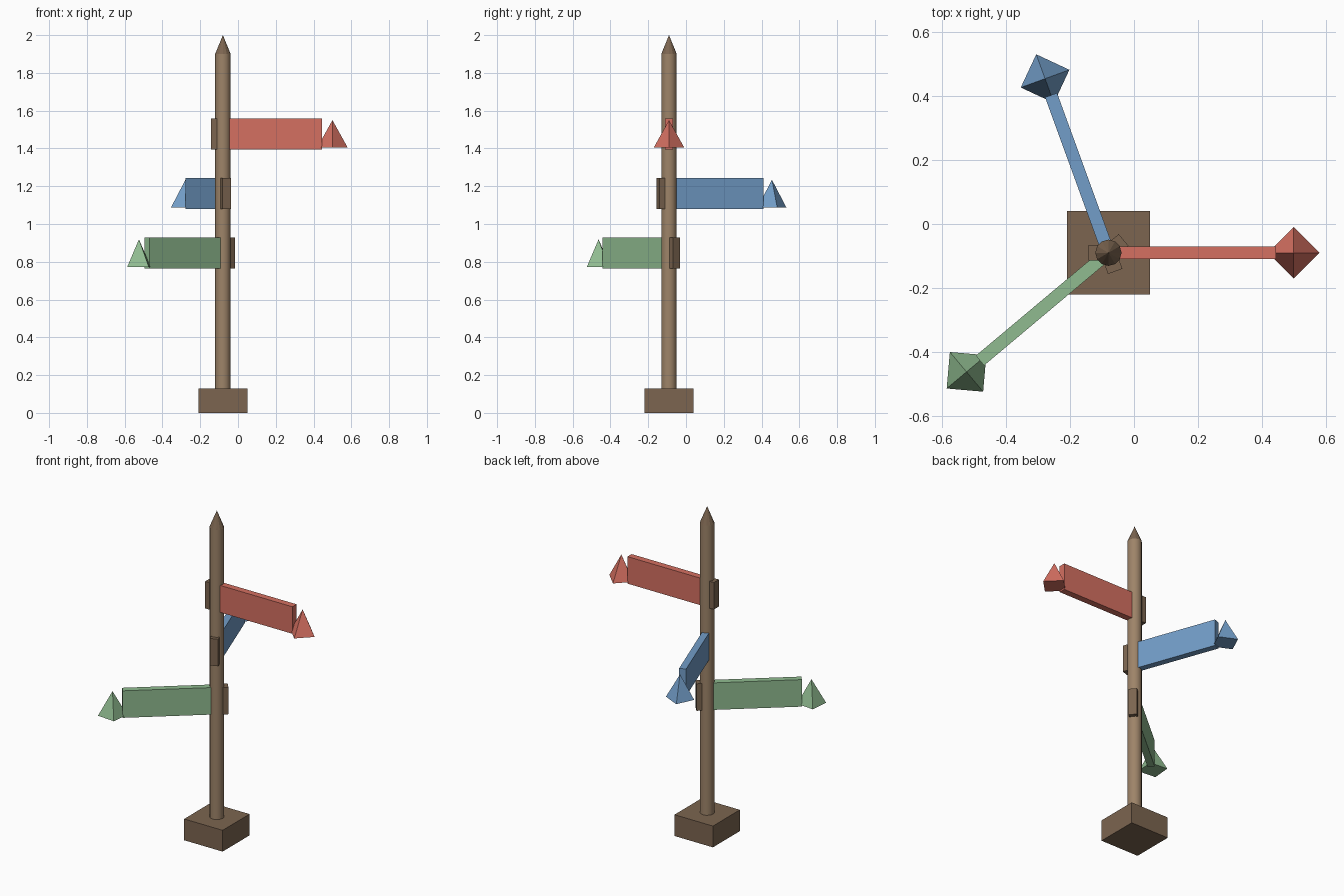
import bpy
import math
from mathutils import Matrix, Vector

if "Cube" in bpy.data.objects:
    bpy.data.objects.remove(bpy.data.objects["Cube"])

CX, CY = -0.08, -0.09   # post axis
POST_R = 0.041


def material(name, rgb):
    m = bpy.data.materials.new(name)
    m.diffuse_color = (*rgb, 1)
    m.use_nodes = True
    m.node_tree.nodes["Principled BSDF"].inputs["Base Color"].default_value = m.diffuse_color
    return m


wood = material("wood", (0.34, 0.23, 0.14))
dark = material("dark_wood", (0.20, 0.13, 0.08))
red = material("red_paint", (0.66, 0.16, 0.12))
blue = material("blue_paint", (0.17, 0.34, 0.58))
green = material("green_paint", (0.28, 0.50, 0.28))


def finish(name, mat):
    ob = bpy.context.object
    ob.name = name
    ob.data.materials.append(mat)
    return ob


def box(name, size, loc, mat, angle=0.0):
    bpy.ops.mesh.primitive_cube_add(size=1, location=loc, rotation=(0, 0, angle))
    bpy.context.object.scale = size
    return finish(name, mat)


def cone(name, sides, r, z0, z1, xy, mat, angle=0.0, top=0.0):
    bpy.ops.mesh.primitive_cone_add(vertices=sides, radius1=r, radius2=top,
                                    depth=z1 - z0, rotation=(0, 0, angle),
                                    location=(xy[0], xy[1], (z0 + z1) / 2))
    return finish(name, mat)


# Base block, post and pointed cap
box("base", (0.26, 0.26, 0.13), (CX, CY, 0.065), dark)
post = cone("post", 12, POST_R, 0.10, 1.90, (CX, CY), wood, top=POST_R)
bpy.ops.object.shade_smooth_by_angle(angle=math.radians(40))
cone("post_cap", 12, POST_R, 1.90, 2.0, (CX, CY), dark)


# Sign arm: board, pyramid tip and the bracket on the far side of the post
def sign(prefix, degrees, z, mat):
    a = math.radians(degrees)

    def at(d):
        return Vector((CX + d * math.cos(a), CY + d * math.sin(a), z))

    box(prefix + "_board", (0.495, 0.04, 0.165), at(0.2775), mat, a)
    cone(prefix + "_tip", 4, 0.081, z - 0.073, z + 0.073, at(0.58), mat, a)
    box(prefix + "_bracket", (0.042, 0.048, 0.165), at(-0.041), dark, a)


sign("red", 0, 1.477, red)
sign("blue", 110, 1.161, blue)
sign("green", 220, 0.846, green)
